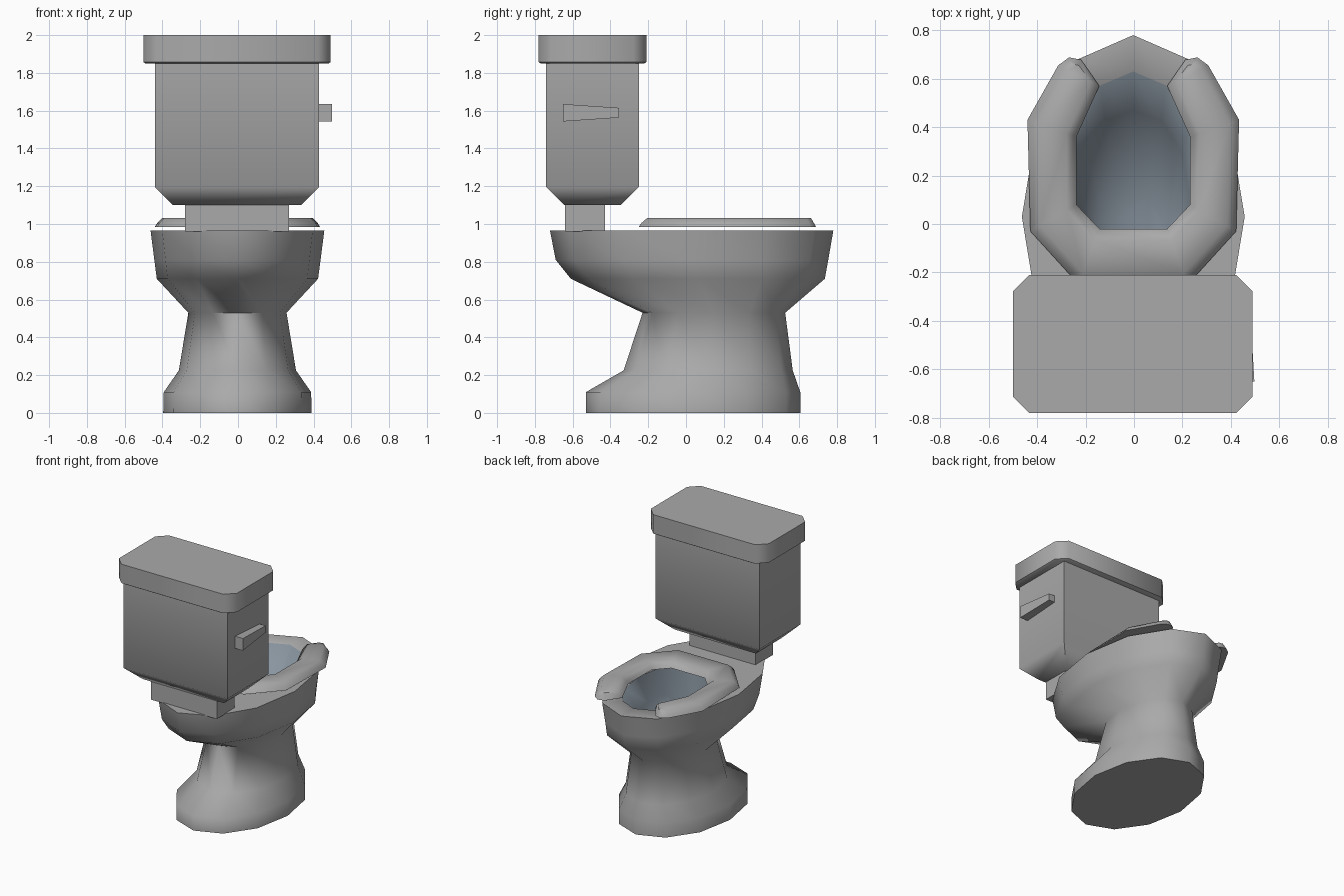
import bpy, bmesh, math

if "Cube" in bpy.data.objects:
    bpy.data.objects.remove(bpy.data.objects["Cube"])


def material(name, rgb):
    m = bpy.data.materials.new(name)
    m.diffuse_color = (*rgb, 1)
    m.use_nodes = True
    m.node_tree.nodes["Principled BSDF"].inputs["Base Color"].default_value = m.diffuse_color
    return m


PORCELAIN = material("grey porcelain", (0.40, 0.40, 0.40))
INNER = material("blue grey basin", (0.25, 0.30, 0.35))


def loft(name, rings, smooth=50, inner_from=None):
    """Skin a list of equal-length point rings and cap both ends."""
    bm = bmesh.new()
    loops = [[bm.verts.new(p) for p in r] for r in rings]
    n = len(loops[0])
    for k, (a, b) in enumerate(zip(loops, loops[1:])):
        for i in range(n):
            j = (i + 1) % n
            f = bm.faces.new((a[i], a[j], b[j], b[i]))
            if inner_from is not None and k >= inner_from:
                f.material_index = 1
    bm.faces.new(loops[0])
    end = bm.faces.new(loops[-1])
    if inner_from is not None:
        end.material_index = 1
    bmesh.ops.recalc_face_normals(bm, faces=bm.faces)
    me = bpy.data.meshes.new(name)
    bm.to_mesh(me)
    bm.free()
    me.materials.append(PORCELAIN)
    me.materials.append(INNER)
    if smooth:
        me.shade_smooth()
        me.set_sharp_from_angle(angle=math.radians(smooth))
    ob = bpy.data.objects.new(name, me)
    bpy.context.collection.objects.link(ob)
    return ob


def oval(z, rx, y0, y1, n=12):
    c, ry = (y0 + y1) / 2, (y1 - y0) / 2
    return [(rx * math.sin(2 * math.pi * i / n) - 0.003,
             c + ry * math.cos(2 * math.pi * i / n), z) for i in range(n)]


def rect(z, x0, x1, y0, y1, c=0):
    if not c:
        return [(x0, y0, z), (x1, y0, z), (x1, y1, z), (x0, y1, z)]
    return [(x0 + c, y0, z), (x1 - c, y0, z), (x1, y0 + c, z), (x1, y1 - c, z),
            (x1 - c, y1, z), (x0 + c, y1, z), (x0, y1 - c, z), (x0, y0 + c, z)]


# pedestal and bowl: outside going up, over the rim, then down inside
loft("bowl", [
    oval(0.0, 0.393, -0.53, 0.605),
    oval(0.11, 0.39, -0.53, 0.605),
    oval(0.225, 0.31, -0.33, 0.565),
    oval(0.53, 0.26, -0.23, 0.525),
    oval(0.71, 0.427, -0.61, 0.735),
    oval(0.81, 0.44, -0.69, 0.753),
    oval(0.965, 0.46, -0.72, 0.78),
    oval(0.965, 0.27, -0.23, 0.63),
    oval(0.76, 0.23, -0.21, 0.47),
    oval(0.58, 0.13, -0.19, 0.12),
], smooth=70, inner_from=7)

# neck under the tank
loft("tank_neck", [rect(0.96, -0.28, 0.27, -0.64, -0.43),
                   rect(1.11, -0.28, 0.27, -0.64, -0.43)])

# tank with sloped bottom edges
loft("tank", [rect(1.10, -0.345, 0.335, -0.645, -0.345),
              rect(1.195, -0.44, 0.43, -0.74, -0.25),
              rect(1.86, -0.44, 0.43, -0.74, -0.25)])

# tank lid with cut corners
loft("tank_lid", [rect(1.85, -0.49, 0.48, -0.77, -0.22, 0.068),
                  rect(1.857, -0.50, 0.49, -0.78, -0.21, 0.068),
                  rect(2.0, -0.50, 0.49, -0.78, -0.21, 0.068)])

# flush handle, tapering towards the bowl
loft("flush_handle", [
    [(0.42, y, z0), (x, y, z0), (x, y, z1), (0.42, y, z1)]
    for y, x, z0, z1 in ((-0.65, 0.497, 1.543, 1.635),
                         (-0.355, 0.48, 1.563, 1.615))], smooth=0)

# open-ended seat: (outer x, y, inner x, y, end shift), mirrored
half = [(0.265, 0.688, 0.215, 0.678, 0.025),
        (0.31, 0.655, 0.14, 0.57, 0),
        (0.437, 0.43, 0.235, 0.36, 0),
        (0.425, -0.03, 0.235, 0.08, 0),
        (0.225, -0.25, 0.14, -0.02, 0)]
stations = half + [(-a, b, -c, d, e) for a, b, c, d, e in reversed(half)]
section = ((0, 0.985), (0.06, 1.005), (0.2, 1.033), (0.8, 1.033),
           (0.94, 1.005), (1, 0.985))
loft("seat", [
    [(ox + (ix - ox) * t - 0.003,
      oy + (iy - oy) * t - s * (z - 0.985) / 0.048, z) for t, z in section]
    for ox, oy, ix, iy, s in stations], smooth=60)
